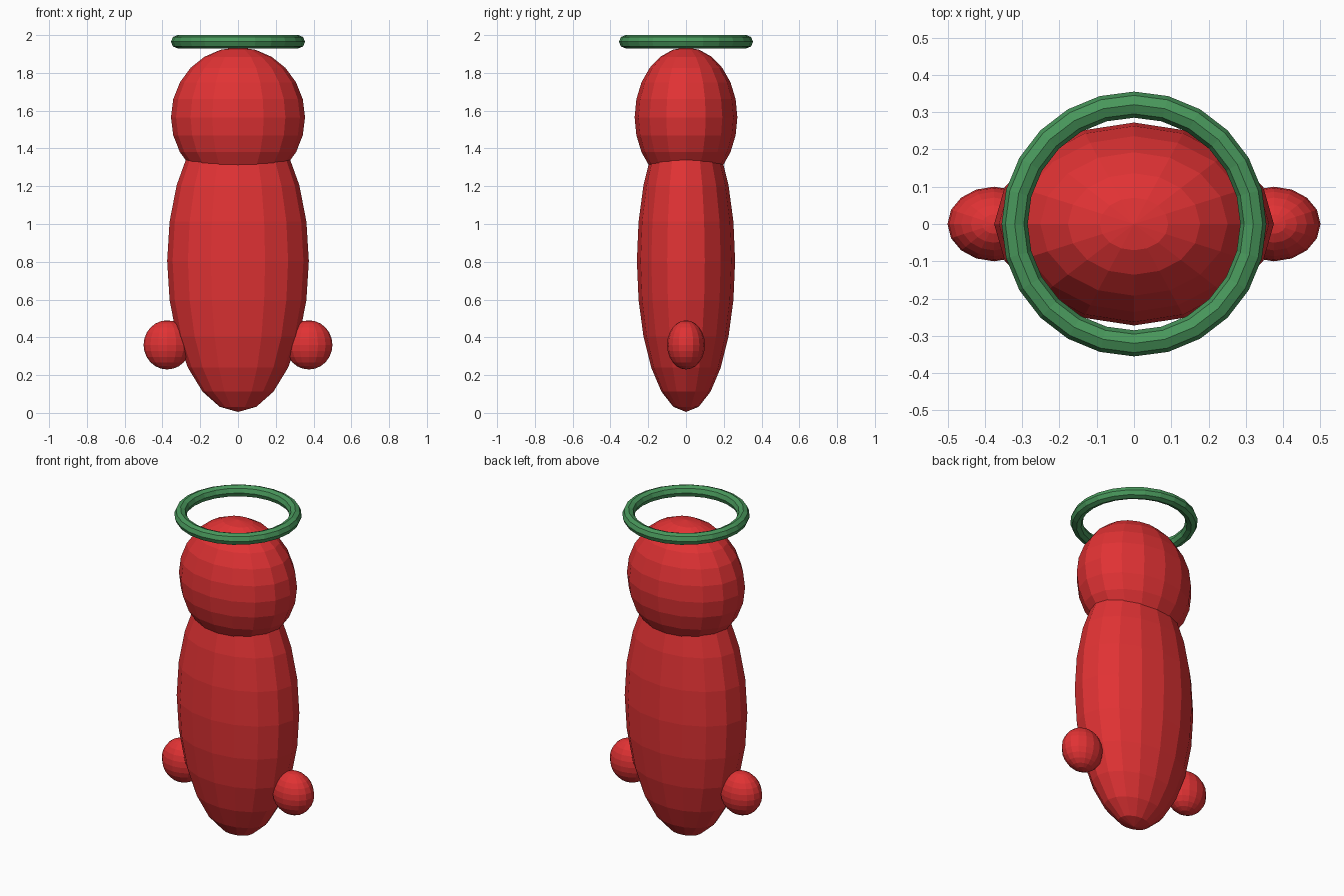
import bpy

if "Cube" in bpy.data.objects:
    bpy.data.objects.remove(bpy.data.objects["Cube"])


def material(name, rgb):
    m = bpy.data.materials.new(name)
    m.diffuse_color = (*rgb, 1)
    m.use_nodes = True
    m.node_tree.nodes["Principled BSDF"].inputs["Base Color"].default_value = m.diffuse_color
    return m


red = material("red", (0.75, 0.032, 0.034))
green = material("green", (0.065, 0.31, 0.105))


def ellipsoid(name, centre, radii):
    bpy.ops.mesh.primitive_uv_sphere_add(segments=16, ring_count=12, radius=1, location=centre)
    ob = bpy.context.object
    ob.name = name
    ob.scale = radii
    ob.data.materials.append(red)
    bpy.ops.object.transform_apply(location=False, rotation=False, scale=True)
    return ob


# Long tapered body and rounded head
ellipsoid("body", (0, 0, 0.805), (0.375, 0.26, 0.80))
ellipsoid("head", (0, 0, 1.565), (0.355, 0.272, 0.37))

# Small side knobs
for side, x in (("left", -0.375), ("right", 0.375)):
    ellipsoid(side + "_knob", (x, 0, 0.36), (0.125, 0.10, 0.13))

# Ring floating at the crown
bpy.ops.mesh.primitive_torus_add(major_segments=24, minor_segments=8, major_radius=0.32,
                                 minor_radius=0.035, location=(0, 0, 1.965))
ring = bpy.context.object
ring.name = "halo_ring"
ring.data.materials.append(green)
